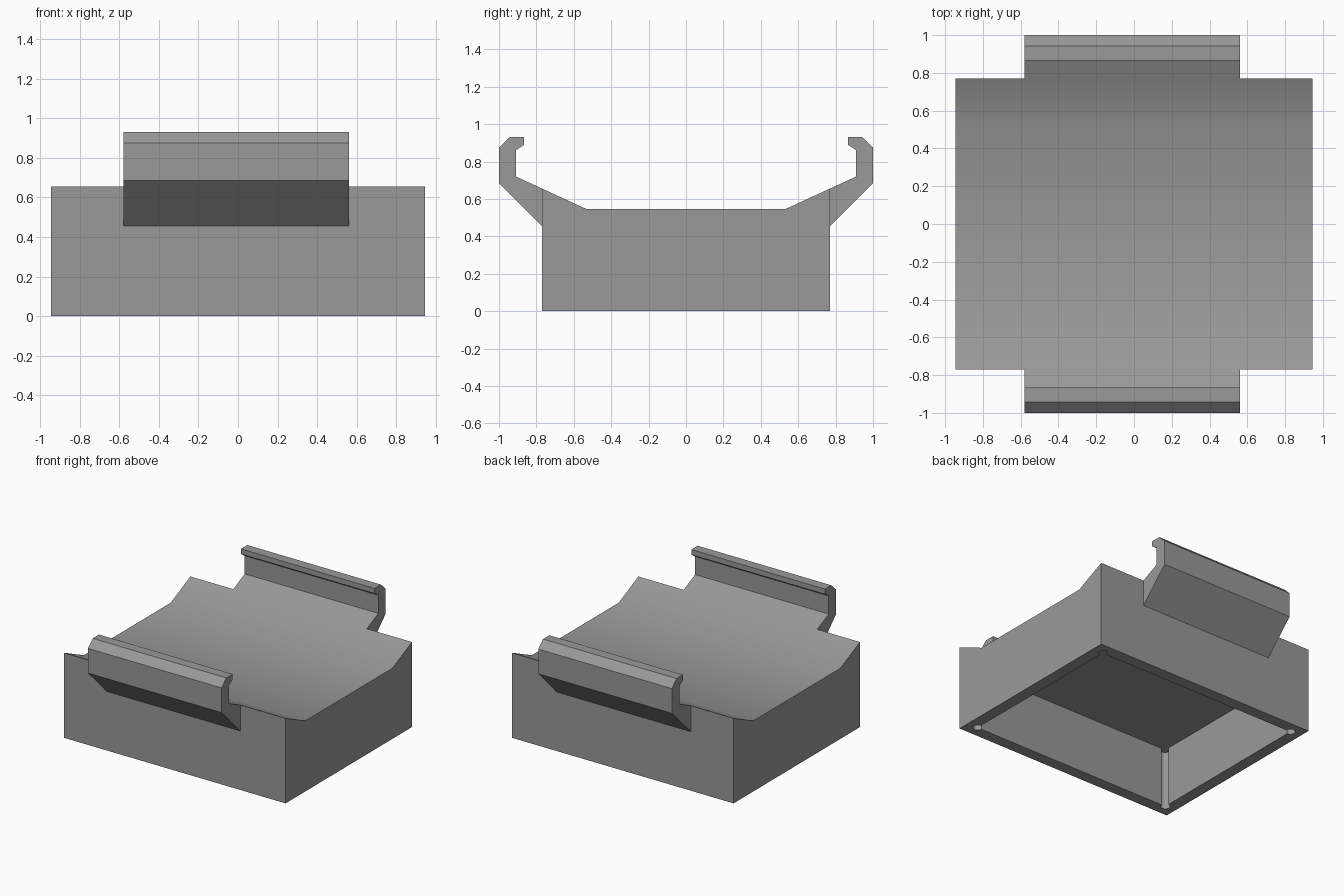
import bpy
import math

if "Cube" in bpy.data.objects:
    bpy.data.objects.remove(bpy.data.objects["Cube"])

grey = bpy.data.materials.new("mid_grey")
grey.diffuse_color = (0.32, 0.32, 0.32, 1.0)
grey.use_nodes = True
grey.node_tree.nodes["Principled BSDF"].inputs["Base Color"].default_value = grey.diffuse_color

HX, HY = 0.945, 0.77          # half size of the base
WALL = 0.09                   # wall and roof thickness
FLAT_Y, FLAT_Z = 0.53, 0.545  # flat part of the top
ARM_Y, ARM_Z = 0.91, 0.72     # inner foot of the hook
EDGE_Z = FLAT_Z + (HY - FLAT_Y) * (ARM_Z - FLAT_Z) / (ARM_Y - FLAT_Y)
ROOF_Z = FLAT_Z - WALL


def prism(name, outline, lo, hi, place):
    """Extrude a closed 2D outline; place(u, v, w) maps it into space."""
    n = len(outline)
    verts = [place(u, v, w) for w in (lo, hi) for u, v in outline]
    faces = [tuple(range(n)), tuple(range(2 * n - 1, n - 1, -1))]
    faces += [(i, i + n, (i + 1) % n + n, (i + 1) % n) for i in range(n)]
    mesh = bpy.data.meshes.new(name)
    mesh.from_pydata(verts, [], faces)
    mesh.materials.append(grey)
    obj = bpy.data.objects.new(name, mesh)
    bpy.context.collection.objects.link(obj)
    # make every face point outwards
    bpy.context.view_layer.objects.active = obj
    bpy.ops.object.select_all(action='DESELECT')
    obj.select_set(True)
    bpy.ops.object.mode_set(mode='EDIT')
    bpy.ops.mesh.select_all(action='SELECT')
    bpy.ops.mesh.normals_make_consistent(inside=False)
    bpy.ops.object.mode_set(mode='OBJECT')
    return obj


def combine(target, tool, operation):
    mod = target.modifiers.new(operation.lower(), 'BOOLEAN')
    mod.operation = operation
    mod.solver = 'EXACT'
    mod.object = tool
    bpy.context.view_layer.objects.active = target
    bpy.ops.object.modifier_apply(modifier=mod.name)
    bpy.data.objects.remove(tool, do_unlink=True)


def along_x(u, v, w):
    return (w, u, v)


def along_z(u, v, w):
    return (u, v, w)


# Base block with a shallow trough on top
base = prism("cradle_base",
             [(-HY, 0), (HY, 0), (HY, EDGE_Z), (FLAT_Y, FLAT_Z),
              (-FLAT_Y, FLAT_Z), (-HY, EDGE_Z)], -HX, HX, along_x)

# Hooked rails on the front and back
hook = [(HY, ROOF_Z), (1.0, 0.685), (1.0, 0.875), (0.942, 0.93),
        (0.865, 0.93), (0.865, 0.89), (ARM_Y, 0.86), (ARM_Y, ARM_Z),
        (HY, EDGE_Z)]
for side in (-1, 1):
    rail = prism("hooked_rail", [(side * y, z) for y, z in hook],
                 -0.58, 0.56, along_x)
    combine(base, rail, 'UNION')

# Hollow underside with round reliefs in the corners
RELIEF, STEPS = 0.035, 18
cavity = []
for quarter, (sx, sy) in enumerate([(1, 1), (-1, 1), (-1, -1), (1, -1)]):
    for i in range(STEPS + 1):
        a = math.radians(-90 + 90 * quarter + 270 * i / STEPS)
        cavity.append((sx * (HX - WALL) + RELIEF * math.cos(a),
                       sy * (HY - WALL) + RELIEF * math.sin(a)))
hollow = prism("underside_hollow", cavity, -0.1, ROOF_Z, along_z)
combine(base, hollow, 'DIFFERENCE')

# Smooth the trough, keep the other edges crisp
bpy.ops.object.select_all(action='DESELECT')
base.select_set(True)
bpy.context.view_layer.objects.active = base
bpy.ops.object.shade_smooth_by_angle(angle=math.radians(30))
